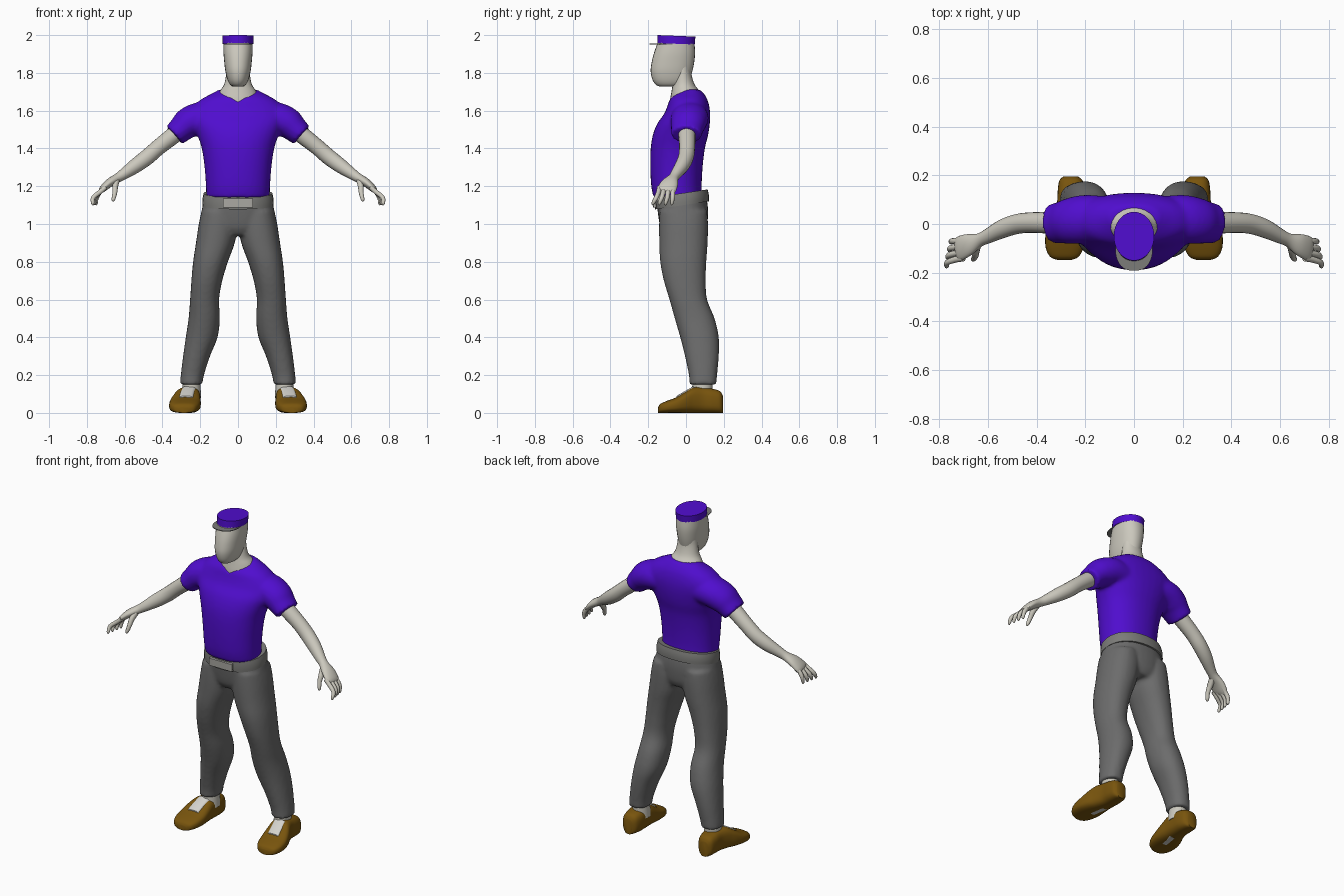
import bpy, bmesh, math
from mathutils import Vector

if "Cube" in bpy.data.objects:
    bpy.data.objects.remove(bpy.data.objects["Cube"])


def material(name, rgb):
    m = bpy.data.materials.new(name)
    m.diffuse_color = (*rgb, 1)
    m.use_nodes = True
    m.node_tree.nodes["Principled BSDF"].inputs["Base Color"].default_value = m.diffuse_color
    return m


PURPLE = material("purple cloth", (0.08, 0.004, 0.62))
SKIN = material("pale skin", (0.60, 0.58, 0.51))
GREY = material("trouser grey", (0.15, 0.15, 0.15))
BELT = material("belt grey", (0.20, 0.20, 0.19))
BUCKLE = material("buckle grey", (0.42, 0.41, 0.38))
BROWN = material("shoe brown", (0.19, 0.09, 0.004))
WHITE = material("tongue white", (0.66, 0.65, 0.61))


def smooth_keys(keys, sub):
    """Catmull-Rom interpolation of key sections."""
    out = []
    for i in range(len(keys) - 1):
        k = [keys[max(i - 1, 0)], keys[i], keys[i + 1], keys[min(i + 2, len(keys) - 1)]]
        for s in range(sub):
            t = s / sub
            out.append([0.5 * (2 * b + (c - a) * t + (2 * a - 5 * b + 4 * c - d) * t * t
                               + (3 * b - a - 3 * c + d) * t ** 3) for a, b, c, d in zip(*k)])
    return out + [list(keys[-1])]


def loft(bm, keys, mode="up", n=24, sub=4, power=2.0, side=1, shear=0.0):
    """Keys are (x, y, z, half_a, half_b); mode sets the plane of each section."""
    keys = smooth_keys(keys, sub)
    rings = []
    for i, (x, y, z, a, b) in enumerate(keys):
        if mode == "up":
            u, v = Vector((1, 0, 0)), Vector((0, 1, 0))
        elif mode == "forward":
            u, v = Vector((1, 0, 0)), Vector((0, 0, 1))
        else:
            t = Vector(keys[min(i + 1, len(keys) - 1)][:3]) - Vector(keys[max(i - 1, 0)][:3])
            t.normalize()
            u = Vector((0, 1, 0))
            u = (u - t * u.dot(t)).normalized()
            v = t.cross(u)
        ring = []
        for j in range(n):
            w = 2 * math.pi * j / n
            c, s = math.cos(w), math.sin(w)
            c = math.copysign(abs(c) ** (2 / power), c)
            s = math.copysign(abs(s) ** (2 / power), s)
            p = Vector((x, y, z)) + u * (a * c) + v * (b * s)
            ring.append(bm.verts.new((p.x * side, p.y, p.z + shear * p.y)))
        rings.append(ring)
    faces = [bm.faces.new(rings[0]), bm.faces.new(rings[-1])]
    for r, q in zip(rings, rings[1:]):
        for j in range(n):
            faces.append(bm.faces.new((r[j], r[(j + 1) % n], q[(j + 1) % n], q[j])))
    bmesh.ops.recalc_face_normals(bm, faces=faces)


def finish(name, bm, mat, mirror=False, fuse=0):
    me = bpy.data.meshes.new(name)
    bm.to_mesh(me)
    bm.free()
    me.materials.append(mat)
    me.shade_smooth()
    me.set_sharp_from_angle(angle=math.radians(45))
    ob = bpy.data.objects.new(name, me)
    bpy.context.collection.objects.link(ob)
    if mirror:
        ob.modifiers.new("mirror", "MIRROR").use_mirror_merge = False
    if fuse:
        r = ob.modifiers.new("fuse", "REMESH")
        r.mode, r.voxel_size, r.use_smooth_shade = "VOXEL", fuse, True
        s = ob.modifiers.new("relax", "SMOOTH")
        s.factor, s.iterations = 0.5, 5
    return ob


def part(name, mat, keys, mirror=False, **kw):
    bm = bmesh.new()
    loft(bm, keys, **kw)
    return finish(name, bm, mat, mirror)


def body(rows):
    """Centred sections from (z, half width, front y, back y)."""
    return [(0, (f + b) / 2, z, w, (b - f) / 2) for z, w, f, b in rows]


# Shirt: torso and two sleeves fused together
bm = bmesh.new()
loft(bm, body([(1.14, .168, -.172, .085), (1.2, .17, -.184, .083), (1.3, .177, -.189, .088),
               (1.4, .192, -.187, .1), (1.47, .215, -.176, .117), (1.53, .24, -.153, .126),
               (1.58, .255, -.118, .128), (1.62, .24, -.1, .124), (1.66, .195, -.085, .113),
               (1.69, .14, -.055, .095), (1.712, .1, -.015, .075)]), n=36, power=2.2)
for side in (1, -1):
    loft(bm, [(.12, .02, 1.56, .095, .08), (.2, .02, 1.56, .1, .085), (.262, .012, 1.535, .095, .083),
              (.3, .006, 1.503, .086, .071), (.337, .002, 1.47, .08, .063)], mode="tube", side=side)
shirt = finish("shirt", bm, PURPLE, fuse=0.011)

# V-shaped collar cutter
bm = bmesh.new()
tri = [(0, 1.645), (.125, 1.72), (.125, 1.8), (-.125, 1.8), (-.125, 1.72)]
face = bm.faces.new([bm.verts.new((x, -.3, z)) for x, z in tri])
out = bmesh.ops.extrude_face_region(bm, geom=[face])
bmesh.ops.translate(bm, vec=(0, .28, 0), verts=[g for g in out["geom"] if isinstance(g, bmesh.types.BMVert)])
bmesh.ops.recalc_face_normals(bm, faces=bm.faces)
cutter = finish("collar_cutter", bm, PURPLE)
cutter.hide_render = True
cutter.hide_viewport = True
cut = shirt.modifiers.new("collar", "BOOLEAN")
cut.operation, cut.object, cut.solver = "DIFFERENCE", cutter, "EXACT"

# Trousers: hips and two legs fused together
bm = bmesh.new()
loft(bm, body([(.94, .1, -.11, .09), (.98, .165, -.135, .11), (1.05, .192, -.148, .117),
               (1.1, .187, -.153, .115), (1.14, .175, -.155, .108)]), n=32, power=2.2)
legs = [(.15, .188, .308, .018, .162), (.2, .18, .303, .015, .165), (.3, .148, .291, -.006, .174),
        (.4, .108, .277, -.031, .174), (.5, .096, .262, -.06, .152), (.6, .1, .254, -.088, .112),
        (.7, .083, .247, -.118, .105), (.8, .053, .238, -.137, .108), (.9, .017, .223, -.142, .115),
        (1.0, .002, .208, -.143, .117), (1.07, .01, .193, -.14, .112)]
for side in (1, -1):
    loft(bm, [((a + b) / 2, (f + k) / 2, z, (b - a) / 2, (k - f) / 2) for z, a, b, f, k in legs],
         power=2.2, side=side)
finish("trousers", bm, GREY, fuse=0.011)

# Belt and buckle
part("belt", BELT, body([(1.102, .188, -.163, .121), (1.135, .188, -.165, .121), (1.166, .182, -.163, .114)]),
     n=36, power=2.2, shear=.15, sub=2)
part("buckle", BUCKLE, [(0, -.165, 1.088, .08, .009), (0, -.167, 1.134, .08, .009)], power=6, sub=1)

# Head, neck, cap and visor
part("head", SKIN, body([(1.728, .025, -.14, -.03), (1.738, .042, -.16, .0), (1.765, .056, -.178, .02),
                         (1.81, .067, -.187, .034), (1.86, .073, -.181, .044), (1.91, .077, -.168, .048),
                         (1.965, .077, -.148, .044)]), n=28, power=2.2)
part("neck", SKIN, body([(1.58, .13, -.085, .09), (1.65, .115, -.085, .088), (1.7, .098, -.077, .073),
                         (1.74, .073, -.07, .045), (1.8, .062, -.06, .028), (1.85, .06, -.06, .028)]))
part("cap", PURPLE, body([(1.952, .081, -.152, .046), (1.994, .083, -.15, .05)]), n=36, sub=1, shear=-.04)
part("visor", BELT, body([(1.951, .077, -.192, .0), (1.955, .077, -.192, .0)]), n=36, sub=1, power=2.4)

# Arms
part("arm", SKIN, [(.28, .005, 1.515, .045, .046), (.34, .005, 1.47, .045, .045), (.42, .006, 1.407, .042, .042),
                   (.48, .0, 1.355, .041, .042), (.54, -.02, 1.31, .038, .039), (.6, -.05, 1.268, .03, .03),
                   (.635, -.066, 1.245, .028, .025), (.68, -.085, 1.218, .045, .023),
                   (.715, -.1, 1.187, .05, .018), (.728, -.106, 1.17, .042, .01)],
     mirror=True, mode="tube", n=20)

# Fingers and thumb
bm = bmesh.new()
for i in range(4):
    y, tip = -.066 - .025 * i, -.075 - .033 * i
    x = .745 + .006 * i
    loft(bm, [(.7, y, 1.195, .013, .013), (.73, y - .004, 1.17, .013, .013),
              (x + .003, (y + tip) / 2, 1.14, .012, .012), (x + .006, tip, 1.11, .009, .009),
              (x + .004, tip, 1.1, .003, .003)], mode="tube", n=10, sub=3)
loft(bm, [(.64, -.075, 1.235, .02, .016), (.65, -.11, 1.2, .018, .016), (.652, -.132, 1.165, .013, .013),
          (.66, -.145, 1.13, .01, .01), (.663, -.148, 1.12, .003, .003)], mode="tube", n=10, sub=3)
finish("fingers", bm, SKIN, mirror=True)

# Ankles, shoes and tongues
part("ankle", SKIN, [(.245, .085, .08, .05, .055), (.247, .088, .2, .045, .052)], mirror=True, sub=1)
shoe = [(-.147, .286, .03, .03), (-.135, .286, .058, .048), (-.1, .285, .077, .064), (-.05, .281, .083, .083),
        (0, .274, .077, .113), (.04, .266, .067, .135), (.09, .258, .058, .136), (.14, .257, .056, .128),
        (.18, .259, .047, .115), (.196, .26, .028, .09)]
part("shoe", BROWN, [(x, y, t / 2, w, t / 2) for y, x, w, t in shoe], mirror=True, mode="forward", power=2.9, n=28)
part("tongue", WHITE, [(x - .006, y, t / 2 + .003, .04, t / 2 + .003) for y, x, w, t in shoe[3:6]],
     mirror=True, mode="forward", power=5)
